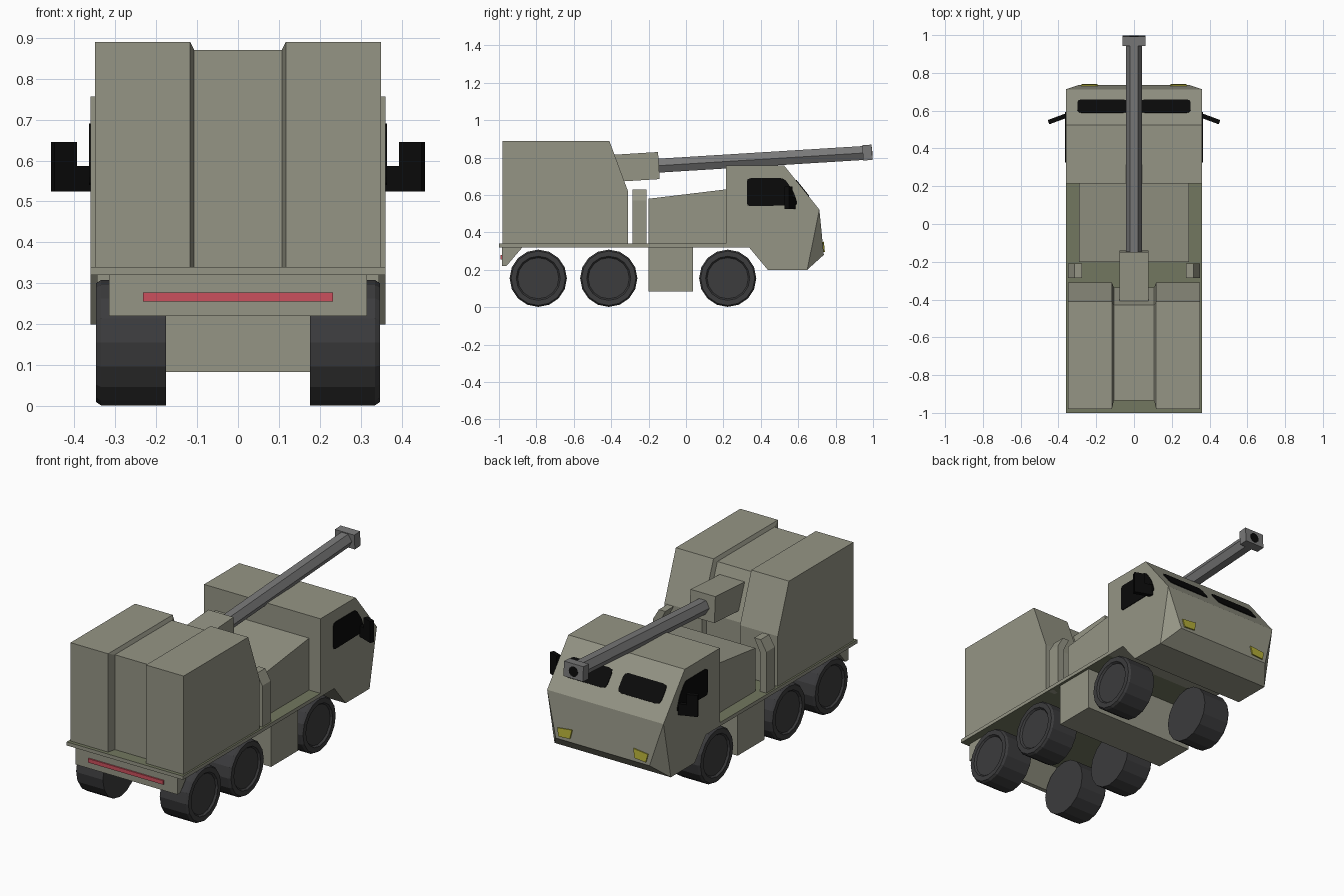
import bpy, bmesh, math
from mathutils import Vector

if "Cube" in bpy.data.objects:
    bpy.data.objects.remove(bpy.data.objects["Cube"])


def material(name, rgb):
    m = bpy.data.materials.new(name)
    m.diffuse_color = (*rgb, 1)
    m.use_nodes = True
    m.node_tree.nodes["Principled BSDF"].inputs["Base Color"].default_value = m.diffuse_color
    return m


ARMOUR = material("khaki_grey", (0.30, 0.30, 0.235))
OLIVE = material("dark_olive", (0.17, 0.185, 0.115))
RUBBER = material("rubber", (0.045, 0.045, 0.047))
STEEL = material("gun_steel", (0.19, 0.19, 0.19))
BLACK = material("black", (0.003, 0.003, 0.003))
YELLOW = material("lamp_yellow", (0.45, 0.42, 0.04))
RED = material("lamp_red", (0.60, 0.08, 0.11))

SIDE = ((0, 0, 0), (0, 1, 0), (0, 0, 1))  # profiles drawn in y-z, depth along x


def loft(name, sections, mat, frame=SIDE, edit=None):
    """Skin equal-length 2D outlines placed at depths along the frame normal."""
    o, u, v = (Vector(c) for c in frame)
    u.normalize()
    v.normalize()
    n = u.cross(v)
    bm = bmesh.new()
    rings = [[bm.verts.new(o + u * a + v * b + n * t) for a, b in pts] for t, pts in sections]
    k = len(rings[0])
    for r, q in zip(rings, rings[1:]):
        for i in range(k):
            j = (i + 1) % k
            bm.faces.new((r[i], r[j], q[j], q[i]))
    caps = [bm.faces.new(rings[0]), bm.faces.new(rings[-1])]
    if edit:
        edit(rings, caps)
    bmesh.ops.recalc_face_normals(bm, faces=bm.faces[:])
    me = bpy.data.meshes.new(name)
    bm.to_mesh(me)
    bm.free()
    me.materials.append(mat)
    ob = bpy.data.objects.new(name, me)
    bpy.context.collection.objects.link(ob)
    return ob


def prism(name, pts, t0, t1, mat, frame=SIDE):
    return loft(name, [(t0, pts), (t1, pts)], mat, frame)


def rect(a0, b0, a1, b1):
    return [(a0, b0), (a1, b0), (a1, b1), (a0, b1)]


def circle(r, n):
    return [(r * math.cos(2 * math.pi * i / n), r * math.sin(2 * math.pi * i / n)) for i in range(n)]


def rounded(pts, r):
    out = []
    for i, p in enumerate(pts):
        p = Vector(p)
        a = p + (Vector(pts[i - 1]) - p).normalized() * r
        b = p + (Vector(pts[(i + 1) % len(pts)]) - p).normalized() * r
        out += [tuple(a), tuple((a + b) / 4 + p / 2), tuple(b)]
    return out


# Load bed: olive on top and bottom, khaki on its edges
bed = prism("load_bed", rect(-1.0, 0.32, 0.214, 0.34), -0.36, 0.36, ARMOUR)
bed.data.materials.append(OLIVE)
for f in bed.data.polygons:
    f.material_index = 1 if abs(f.normal.z) > 0.5 else 0

# Turret housing with a recessed centre channel
big = [(-0.98, 0.34), (-0.98, 0.89), (-0.41, 0.89), (-0.31, 0.62), (-0.31, 0.34)]
small = [(-0.935, 0.34), (-0.935, 0.87), (-0.43, 0.87), (-0.335, 0.62), (-0.335, 0.34)]
loft("turret_housing", [(-0.35, big), (-0.117, big), (-0.107, small),
                        (0.107, small), (0.117, big), (0.35, big)], ARMOUR)

# Mid body and underfloor box
prism("mid_body", [(-0.2, 0.34), (0.214, 0.34), (0.214, 0.63), (-0.2, 0.58)], -0.29, 0.29, ARMOUR)
prism("underfloor_box", rect(-0.2, 0.083, 0.037, 0.32), -0.345, 0.345, ARMOUR)

# Rear bumper and tail light
prism("rear_bumper", [(-0.985, 0.32), (-0.985, 0.22), (-0.96, 0.22), (-0.875, 0.32)],
      -0.315, 0.315, ARMOUR)
prism("tail_light", rect(-0.993, 0.256, -0.984, 0.278), -0.232, 0.232, RED)


# Cab: the lower nose corner is pulled inward, leaving a triangular cheek
def pull_nose(rings, caps):
    for ring, face in zip(rings, caps):
        ring[4].co.x *= 0.29 / 0.36
        bmesh.utils.face_split(face, ring[3], ring[5])


cab_outline = [(0.214, 0.32), (0.214, 0.757), (0.525, 0.757), (0.713, 0.522),
               (0.737, 0.28), (0.648, 0.2), (0.437, 0.2), (0.337, 0.32)]
loft("cab", [(-0.36, cab_outline), (0.36, cab_outline)], ARMOUR, edit=pull_nose)

# Windscreen panes, side windows, headlights and mirrors
screen = Vector((0, 0.525 - 0.713, 0.757 - 0.522))
nose = Vector((0, 0.713 - 0.737, 0.522 - 0.28))
for s, label in ((-1, "left"), (1, "right")):
    pane = rounded(rect(s * 0.035, 0.09, s * 0.30, 0.20), 0.025)
    prism("windscreen_" + label, pane, -0.003, 0.004, BLACK,
          ((0, 0.713, 0.522), (-1, 0, 0), screen))
    window = rounded([(0.325, 0.54), (0.325, 0.69), (0.525, 0.69), (0.575, 0.62), (0.60, 0.545)], 0.02)
    prism("side_window_" + label, window, s * 0.357, s * 0.364, BLACK)
    lamp = [(s * 0.19, 0.07), (s * 0.28, 0.06), (s * 0.27, 0.015), (s * 0.20, 0.02)]
    prism("headlight_" + label, lamp, -0.002, 0.007, YELLOW,
          ((0, 0.737, 0.28), (-1, 0, 0), nose))
    mirror = [(0, 0.525), (0.104, 0.525), (0.104, 0.645), (0.045, 0.645), (0.045, 0.587), (0, 0.587)]
    prism("mirror_" + label, mirror, -0.012, 0.012, BLACK,
          ((s * 0.355, 0.575, 0), (s * 0.095, -0.035, 0), (0, 0, 1)))
    # Bent upright stack behind the mid body (outline in x-z, depth along -y)
    stack = [(s * x, z) for x, z in ((0.35, 0.32), (0.35, 0.57), (0.315, 0.63),
                                     (0.275, 0.63), (0.31, 0.56), (0.31, 0.32))]
    prism("stack_" + label, stack, 0.21, 0.285, ARMOUR, ((0, 0, 0), (1, 0, 0), (0, 0, 1)))
    # Wheels with a dished hub
    for i, y in enumerate((-0.79, -0.413, 0.223)):
        rim = ((0.176, 0.153), (0.335, 0.153), (0.347, 0.145), (0.347, 0.118), (0.337, 0.110))
        loft(f"wheel_{label}_{i + 1}", [(s * t, circle(r, 16)) for t, r in rim], RUBBER,
             ((0, y, 0.155), (0, 1, 0), (0, 0, 1)))

# Gun: mantlet, hexagonal barrel, square muzzle and bore, all slightly elevated
tilt = 0.0617
gun = ((0, -0.145, 0.757), (-1, 0, 0), (0, -math.sin(tilt), math.cos(tilt)))
prism("gun_mantlet", rect(-0.077, -0.072, 0.077, 0.073), -0.265, 0, ARMOUR, gun)
prism("gun_barrel", circle(0.043, 6), -0.02, 1.12, STEEL, gun)
prism("gun_muzzle", rect(-0.06, -0.04, 0.06, 0.042), 1.092, 1.142, STEEL, gun)
prism("gun_bore", circle(0.028, 12), 1.139, 1.1435, BLACK, gun)
